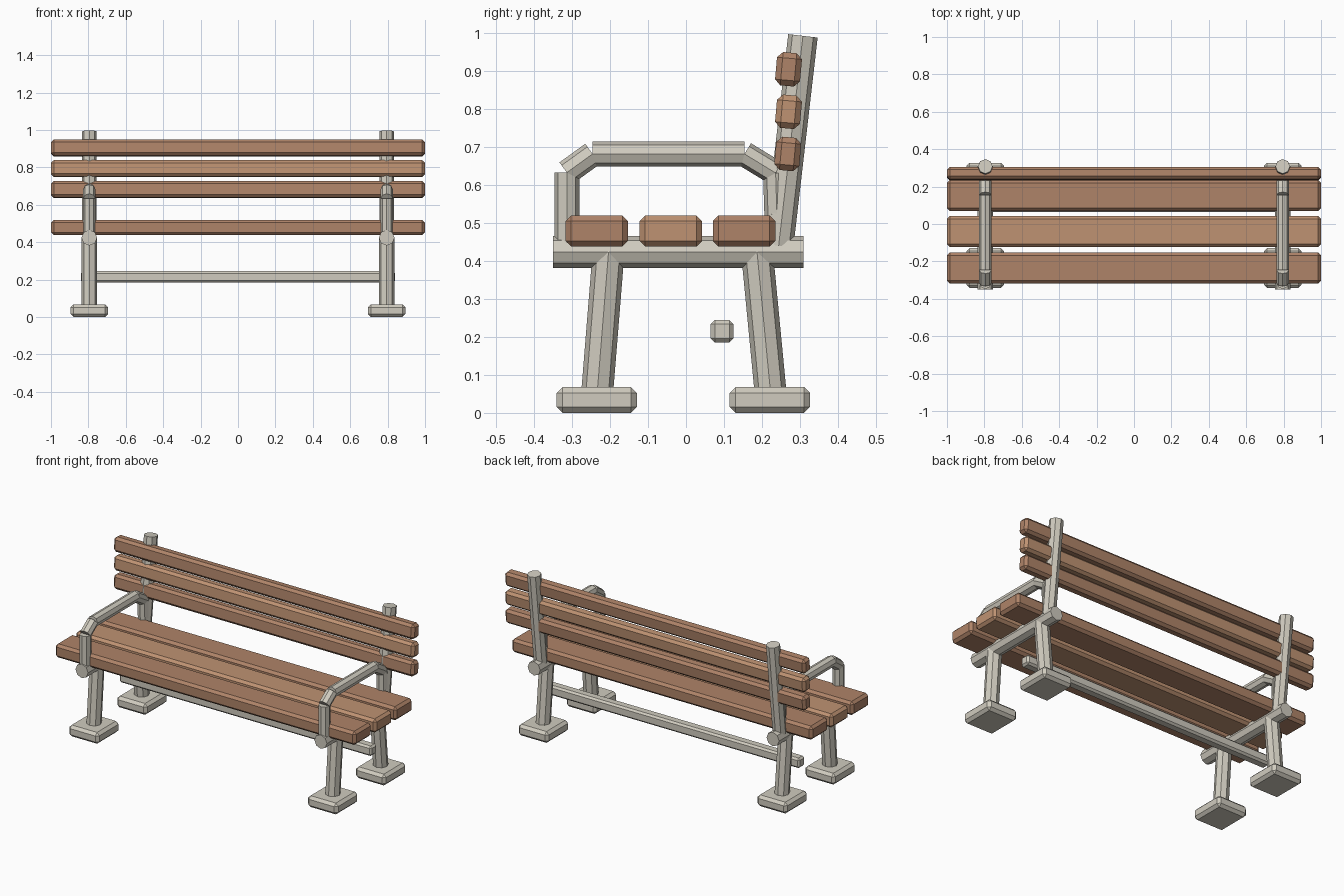
import bpy
import bmesh
from math import atan2
from mathutils import Matrix, Vector

if "Cube" in bpy.data.objects:
    bpy.data.objects.remove(bpy.data.objects["Cube"])


def material(name, colour):
    m = bpy.data.materials.new(name)
    m.diffuse_color = (*colour, 1)
    m.use_nodes = True
    m.node_tree.nodes["Principled BSDF"].inputs["Base Color"].default_value = m.diffuse_color
    return m


metal = material("painted_metal", (0.63, 0.60, 0.52))
wood_dark = material("wood_dark", (0.43, 0.23, 0.14))
wood_light = material("wood_light", (0.52, 0.29, 0.17))


def add_object(name, bm, mat):
    bmesh.ops.recalc_face_normals(bm, faces=bm.faces)
    mesh = bpy.data.meshes.new(name)
    bm.to_mesh(mesh)
    bm.free()
    mesh.materials.append(mat)
    obj = bpy.data.objects.new(name, mesh)
    bpy.context.collection.objects.link(obj)
    return obj


def block(name, centre, size, chamfer, mat, tilt=0.0):
    """Box with a single flat chamfer on every edge."""
    bm = bmesh.new()
    bmesh.ops.create_cube(bm, size=1, matrix=Matrix.Diagonal((*size, 1)))
    bmesh.ops.bevel(bm, geom=bm.edges[:], offset=chamfer, segments=1,
                    affect='EDGES', profile=0.5)
    bmesh.ops.transform(bm, verts=bm.verts[:],
                        matrix=Matrix.Translation(centre) @ Matrix.Rotation(tilt, 4, 'X'))
    return add_object(name, bm, mat)


def tube(name, x, start, end, radius):
    """Eight-sided bar between two (y, z) points."""
    a, b = Vector((x, *start)), Vector((x, *end))
    d = b - a
    bm = bmesh.new()
    bmesh.ops.create_cone(bm, cap_ends=True, segments=8, radius1=radius,
                          radius2=radius, depth=d.length,
                          matrix=Matrix.Translation((a + b) / 2)
                          @ Matrix.Rotation(atan2(-d.y, d.z), 4, 'X'))
    return add_object(name, bm, metal)


# Seat slats
for i, y in enumerate((-0.235, -0.04, 0.153)):
    block(f"seat_slat_{i + 1}", (0, y, 0.479), (2, 0.165, 0.082), 0.015,
          wood_light if i == 1 else wood_dark)

# Backrest slats, leaning with the posts
for i, (y, z) in enumerate(((0.268, 0.682), (0.270, 0.793), (0.270, 0.905))):
    block(f"back_slat_{i + 1}", (0, y, z), (2, 0.066, 0.088), 0.015,
          wood_light if i == 1 else wood_dark, tilt=-0.09)

# Two identical end frames
arm_path = [(-0.314, 0.44), (-0.314, 0.633), (-0.246, 0.682),
            (0.154, 0.682), (0.236, 0.632), (0.242, 0.44)]
for side, x in (("left", -0.795), ("right", 0.795)):
    tube(f"{side}_seat_support", x, (-0.35, 0.424), (0.31, 0.424), 0.042)
    tube(f"{side}_back_post", x, (0.244, 0.44), (0.308, 0.993), 0.039)
    # Legs and feet
    tube(f"{side}_front_leg", x, (-0.235, 0.04), (-0.204, 0.424), 0.042)
    tube(f"{side}_rear_leg", x, (0.224, 0.04), (0.187, 0.424), 0.042)
    block(f"{side}_front_foot", (x, -0.235, 0.034), (0.2, 0.212, 0.068), 0.016, metal)
    block(f"{side}_rear_foot", (x, 0.221, 0.034), (0.2, 0.212, 0.068), 0.016, metal)
    # Armrest made of straight bars
    for i in range(len(arm_path) - 1):
        tube(f"{side}_armrest_{i + 1}", x, arm_path[i], arm_path[i + 1], 0.033)

# Stretcher bar between the frames
block("stretcher", (0, 0.095, 0.215), (1.68, 0.06, 0.06), 0.011, metal)
